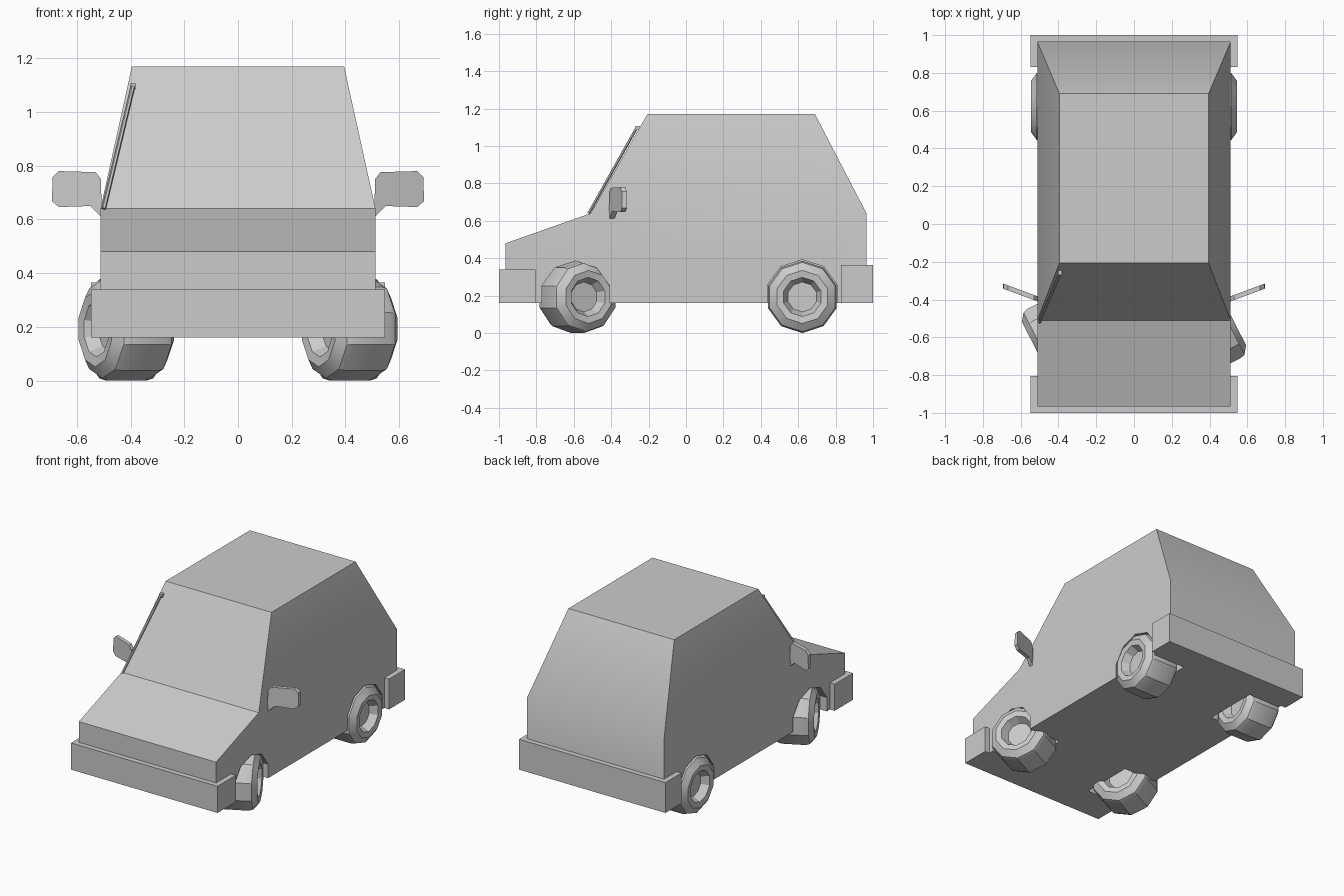
import bpy, bmesh
from math import sin, cos, pi, radians
from mathutils import Vector, Matrix

if "Cube" in bpy.data.objects:
    bpy.data.objects.remove(bpy.data.objects["Cube"])


def finish(name, bm, smooth=None):
    bmesh.ops.recalc_face_normals(bm, faces=bm.faces[:])
    me = bpy.data.meshes.new(name)
    bm.to_mesh(me)
    bm.free()
    ob = bpy.data.objects.new(name, me)
    bpy.context.collection.objects.link(ob)
    bpy.ops.object.select_all(action='DESELECT')
    bpy.context.view_layer.objects.active = ob
    ob.select_set(True)
    if smooth:
        bpy.ops.object.shade_smooth_by_angle(angle=radians(smooth))
    return ob


def box(name, lo, hi):
    lo, hi = Vector(lo), Vector(hi)
    bm = bmesh.new()
    size = hi - lo
    bmesh.ops.create_cube(bm, size=1, matrix=Matrix.Translation((lo + hi) / 2)
                          @ Matrix.Diagonal((*size, 1)))
    return finish(name, bm)


def lathe_x(name, profile, center, turn=0, sides=10, smooth=None):
    """Rings of (x, radius) around the x axis, capped at both ends."""
    bm = bmesh.new()
    rings = [[bm.verts.new((x, r * sin(2 * pi * i / sides), -r * cos(2 * pi * i / sides)))
              for i in range(sides)] for x, r in profile]
    for a, b in zip(rings, rings[1:]):
        for i in range(sides):
            j = (i + 1) % sides
            bm.faces.new((a[i], a[j], b[j], b[i]))
    bm.faces.new(rings[0])
    bm.faces.new(rings[-1])
    bm.transform(Matrix.Translation(center) @ Matrix.Rotation(turn, 4, 'Z'))
    return finish(name, bm, smooth)


# Body: side outline as (y, z, half width)
outline = [(-0.965, 0.16, 0.512), (-0.965, 0.48, 0.512), (-0.51, 0.64, 0.512),
           (-0.207, 1.17, 0.395), (0.69, 1.17, 0.395), (0.965, 0.64, 0.512),
           (0.965, 0.16, 0.512)]
bm = bmesh.new()
left, right = [[bm.verts.new((s * w, y, z)) for y, z, w in outline] for s in (-1, 1)]
for i in range(7):
    j = (i + 1) % 7
    bm.faces.new((left[i], left[j], right[j], right[i]))
for side in (left, right):
    bm.faces.new([side[i] for i in (0, 1, 2, 5, 6)])
    bm.faces.new(side[2:6])
body = finish("body", bm)

# Wheel wells cut out of the body
FRONT_Y, REAR_Y, WHEEL_Z = -0.58, 0.622, 0.193
for s in (-1, 1):
    for y, r in ((-0.59, 0.19), (REAR_Y, 0.197)):
        cutter = lathe_x("well_cutter", [(-0.16, r), (0.16, r)], (s * 0.43, y, 0.195))
        cutter.hide_render = True
        mod = body.modifiers.new("well", 'BOOLEAN')
        mod.operation = 'DIFFERENCE'
        mod.solver = 'EXACT'
        mod.object = cutter
        bpy.context.view_layer.objects.active = body
        bpy.ops.object.modifier_apply(modifier=mod.name)
        bpy.data.objects.remove(cutter)
bpy.ops.object.select_all(action='DESELECT')
body.select_set(True)
bpy.context.view_layer.objects.active = body
bpy.ops.object.shade_smooth_by_angle(angle=radians(30))

# Bumpers
box("front_bumper", (-0.547, -1, 0.16), (0.547, -0.805, 0.34))
box("rear_bumper", (-0.547, 0.83, 0.16), (0.547, 1, 0.365))

# Wheels: chamfered tyre with a recessed hub on both faces, front pair steered
half = [(0.075, 0.193), (0.1, 0.185), (0.13, 0.142), (0.125, 0.105), (0.075, 0.08)]
tyre = [(-x, r) for x, r in reversed(half)] + half
for s, side in ((-1, "left"), (1, "right")):
    lathe_x("front_wheel_" + side, tyre, (s * 0.416, FRONT_Y, WHEEL_Z), radians(27), smooth=30)
    lathe_x("rear_wheel_" + side, tyre, (s * 0.416, REAR_Y, WHEEL_Z), smooth=30)

# Side mirrors: angled plate with a small pointed stalk
plate = [(0.51, 0.75), (0.53, 0.776), (0.667, 0.78), (0.69, 0.757), (0.693, 0.668),
         (0.667, 0.646), (0.55, 0.65), (0.508, 0.608)]
for s, side in ((-1, "left"), (1, "right")):
    bm = bmesh.new()
    face = bm.faces.new([bm.verts.new((s * x, -0.41 + (x - 0.51) * 0.37, z)) for x, z in plate])
    ext = bmesh.ops.extrude_face_region(bm, geom=[face], use_keep_orig=True)
    bmesh.ops.translate(bm, vec=(0, 0.027, 0),
                        verts=[v for v in ext["geom"] if isinstance(v, bmesh.types.BMVert)])
    finish("mirror_" + side, bm)

# Antenna along the windscreen edge, with a clip at the top
a, b = Vector((-0.5, -0.52, 0.64)), Vector((-0.39, -0.262, 1.1))
bm = bmesh.new()
bmesh.ops.create_cone(bm, cap_ends=True, segments=6, radius1=0.008, radius2=0.008,
                      depth=(b - a).length,
                      matrix=Matrix.Translation((a + b) / 2)
                      @ (b - a).to_track_quat('Z', 'Y').to_matrix().to_4x4())
finish("antenna", bm)
box("antenna_clip", (-0.402, -0.27, 1.085), (-0.38, -0.245, 1.107))
